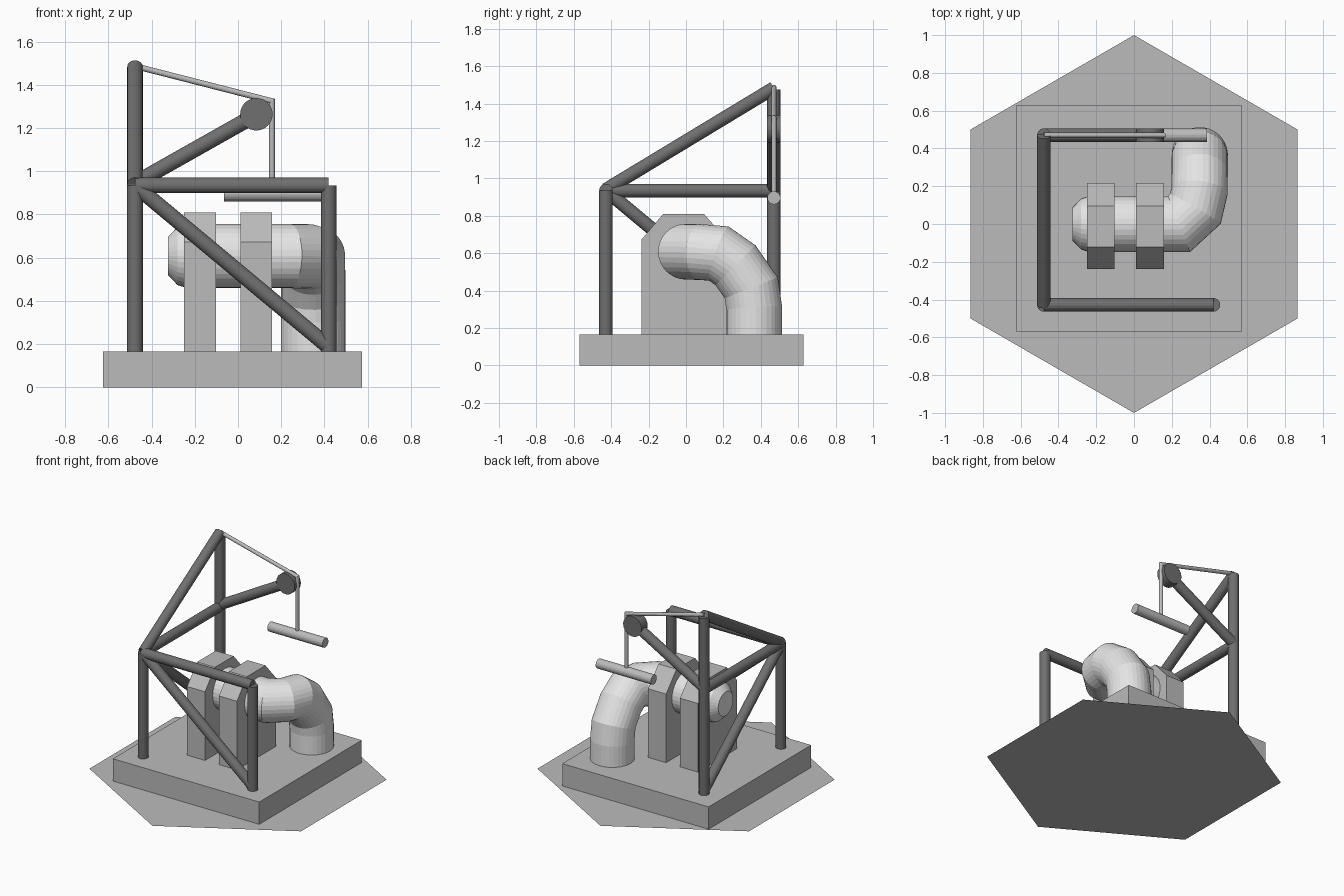
import bpy, bmesh, math
from mathutils import Vector

if "Cube" in bpy.data.objects:
    bpy.data.objects.remove(bpy.data.objects["Cube"])


def material(name, v):
    m = bpy.data.materials.new(name)
    m.diffuse_color = (v, v, v, 1)
    m.use_nodes = True
    m.node_tree.nodes["Principled BSDF"].inputs["Base Color"].default_value = m.diffuse_color
    return m


MID = material("mid grey", 0.50)
DARK = material("dark grey", 0.16)
PALE = material("pale grey", 0.78)


def finish(name, bm, mat):
    bmesh.ops.recalc_face_normals(bm, faces=bm.faces)
    me = bpy.data.meshes.new(name)
    bm.to_mesh(me)
    bm.free()
    me.materials.append(mat)
    ob = bpy.data.objects.new(name, me)
    bpy.context.collection.objects.link(ob)
    return ob


def tube(name, path, radii, mat, sides=24):
    """Capped tube along a path, with mitred rings at each bend."""
    pts = [Vector(p) for p in path]
    if not isinstance(radii, (list, tuple)):
        radii = [radii] * len(pts)
    dirs = [(b - a).normalized() for a, b in zip(pts, pts[1:])]
    bm = bmesh.new()
    u = dirs[0].orthogonal().normalized()
    rings = []
    for i, p in enumerate(pts):
        din, dout = dirs[max(i - 1, 0)], dirs[min(i, len(dirs) - 1)]
        n = (din + dout).normalized()
        if i > 0:
            # carry the section frame along the incoming segment
            u = (u - din * u.dot(din)).normalized()
        w = din.cross(u)
        ring = []
        for k in range(sides):
            a = 2 * math.pi * k / sides
            o = (u * math.cos(a) + w * math.sin(a)) * radii[i]
            o -= din * (o.dot(n) / din.dot(n))   # slide onto the mitre plane
            ring.append(bm.verts.new(p + o))
        rings.append(ring)
        u = din.rotation_difference(dout) @ u
    for r0, r1 in zip(rings, rings[1:]):
        for k in range(sides):
            j = (k + 1) % sides
            bm.faces.new((r0[k], r0[j], r1[j], r1[k]))
    bm.faces.new(rings[0])
    bm.faces.new(rings[-1])
    ob = finish(name, bm, mat)
    return ob


def prism(name, profile, depth, mat):
    """Extrude a closed 3D profile along a vector."""
    bm = bmesh.new()
    f = bm.faces.new([bm.verts.new(p) for p in profile])
    if depth:
        res = bmesh.ops.extrude_face_region(bm, geom=[f])
        moved = [v for v in res["geom"] if isinstance(v, bmesh.types.BMVert)]
        bmesh.ops.translate(bm, verts=moved, vec=depth)
        if not f.is_valid or len(bm.faces) < len(profile) + 2:
            bm.faces.new([e for e in f.verts])
    return finish(name, bm, mat)


# flat hexagonal ground tile
hexagon = [(math.sin(math.pi * k / 3), math.cos(math.pi * k / 3), 0) for k in range(6)]
prism("hex_tile", hexagon[::-1], None, MID)

# square slab
TOP = 0.165
prism("base_slab", [(-0.625, -0.57, 0), (0.573, -0.57, 0), (0.573, 0.628, 0), (-0.625, 0.628, 0)],
      (0, 0, TOP), MID)

# two pipe supports with chamfered tops
for i, x in enumerate((-0.25, 0.011)):
    outline = [(-0.238, TOP), (0.217, TOP), (0.217, 0.673), (0.096, 0.81), (-0.122, 0.81), (-0.238, 0.673)]
    prism(f"pipe_support_{i + 1}", [(x, y, z) for y, z in outline], (0.147, 0, 0), MID)

# large pipe: domed end, sideways elbow, then downward elbow into the slab
Z = 0.608
R = 0.149
tube("large_pipe",
     [(-0.325, 0, Z), (-0.28, 0, Z), (-0.235, 0, Z), (0.238, 0, Z), (0.325, 0.08, Z - 0.002),
      (0.347, 0.175, 0.598), (0.348, 0.265, 0.535), (0.348, 0.349, 0.415),
      (0.348, 0.364, 0.31), (0.348, 0.364, TOP - 0.01)],
     [0.088, 0.135] + [R] * 8, PALE, 32)

# frame of dark tubes
L, RT, F, B, H = -0.477, 0.42, -0.428, 0.47, 0.935
FRAME = {
    "front_left_post": ((L, F, TOP), (L, F, H)),
    "front_right_post": ((RT, F, TOP), (RT, F, H)),
    "back_left_post": ((L, B, TOP), (L, B, 1.475)),
    "front_beam": ((L, F, H), (RT, F, H)),
    "side_beam": ((L, F, H), (L, B, H)),
    "front_brace": ((L, F, H), (RT, F, 0.187)),
    "side_brace": ((L, F, H), (L, B, 0.187)),
    "upper_brace": ((L, F, 0.94), (L, B, 1.483)),
    "crane_arm": ((L, B, 0.945), (0.085, B, 1.262)),
}
for name, ends in FRAME.items():
    tube(name, ends, 0.036, DARK)

# pulley wheel, cable and hanging bar
tube("pulley_wheel", [(0.085, B - 0.036, 1.264), (0.085, B + 0.036, 1.264)], 0.075, DARK, 32)
tube("cable", [(L, B, 1.487), (0.157, B, 1.325), (0.157, B, 0.9)], 0.0135, MID, 16)
tube("hanging_bar", [(-0.065, B, 0.896), (0.386, B, 0.896)], 0.035, MID)
